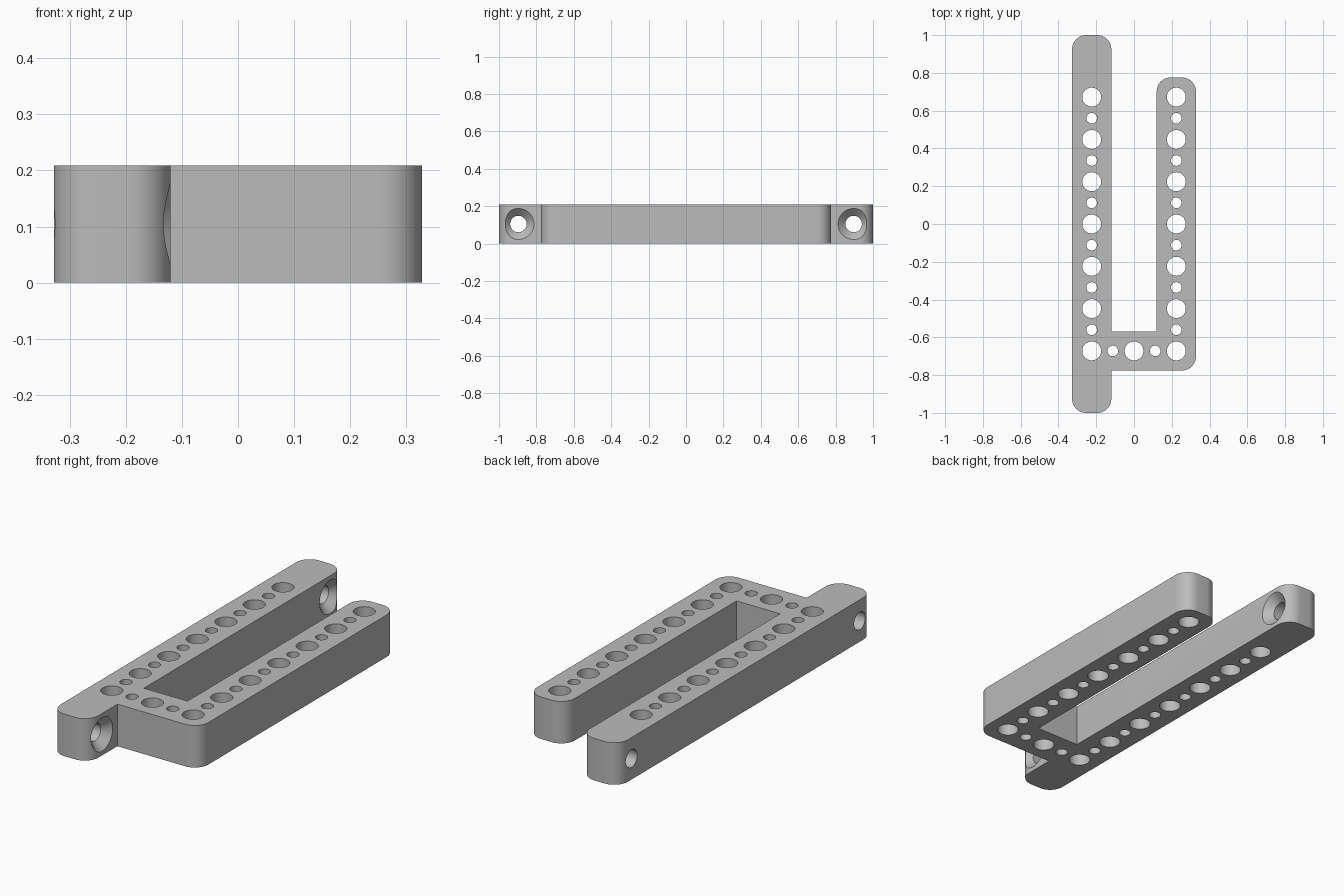
import bpy, bmesh
from math import cos, sin, pi, radians
from mathutils import Matrix, Vector

cube = bpy.data.objects.get("Cube")
if cube:
    bpy.data.objects.remove(cube, do_unlink=True)

PITCH = 0.224            # spacing of the large holes
HALF = 0.104             # half the beam width
HEIGHT = 0.209
CORNER = 0.075           # rounding of the beam ends
OUT, INN = PITCH + HALF, PITCH - HALF
SHORT = 3 * PITCH + HALF
BAR = 3 * PITCH - HALF

grey = bpy.data.materials.new("plain grey")
grey.use_nodes = True
grey.diffuse_color = (0.5, 0.5, 0.5, 1)
grey.node_tree.nodes["Principled BSDF"].inputs["Base Color"].default_value = (0.5, 0.5, 0.5, 1)


def make_object(name, bm):
    bmesh.ops.recalc_face_normals(bm, faces=bm.faces)
    mesh = bpy.data.meshes.new(name)
    bm.to_mesh(mesh)
    bm.free()
    mesh.materials.append(grey)
    obj = bpy.data.objects.new(name, mesh)
    bpy.context.collection.objects.link(obj)
    return obj


def rounded(corners, steps=12):
    """Outline with right-angled corners, each rounded where it is flagged."""
    points = []
    for i, (x, y, is_round) in enumerate(corners):
        p = Vector((x, y))
        if not is_round:
            points.append(p)
            continue
        a = (Vector(corners[i - 1][:2]) - p).normalized() * CORNER
        b = (Vector(corners[(i + 1) % len(corners)][:2]) - p).normalized() * CORNER
        for k in range(steps + 1):
            t = k / steps * pi / 2
            points.append(p + a * (1 - sin(t)) + b * (1 - cos(t)))
    return points


def lathe(bm, profile, matrix, sides=48):
    """Closed solid turned around local z from (height, radius) pairs."""
    rings = [[bm.verts.new(matrix @ Vector((r * cos(2 * pi * k / sides),
                                            r * sin(2 * pi * k / sides), z)))
              for k in range(sides)] for z, r in profile]
    for low, high in zip(rings, rings[1:]):
        for k in range(sides):
            n = (k + 1) % sides
            bm.faces.new((low[k], low[n], high[n], high[k]))
    bm.faces.new(rings[0][::-1])
    bm.faces.new(rings[-1])


# Frame: long beam, short beam and the bar joining them
outline = rounded([(-OUT, -1, True), (-INN, -1, True), (-INN, -SHORT, False),
                   (OUT, -SHORT, True), (OUT, SHORT, True), (INN, SHORT, True),
                   (INN, -BAR, False), (-INN, -BAR, False),
                   (-INN, 1, True), (-OUT, 1, True)])
bm = bmesh.new()
base = bm.faces.new([bm.verts.new((p.x, p.y, 0)) for p in outline])
top = bmesh.ops.extrude_face_region(bm, geom=[base])["geom"]
bmesh.ops.translate(bm, vec=(0, 0, HEIGHT),
                    verts=[v for v in top if isinstance(v, bmesh.types.BMVert)])
frame = make_object("beam_frame", bm)

# Upright holes, large and small in turn along both beams and the bar
spots = [(side * PITCH, (i - 6) * PITCH / 2, i) for side in (-1, 1) for i in range(13)]
spots += [((i - 2) * PITCH / 2, -3 * PITCH, i) for i in (1, 2, 3)]
bm = bmesh.new()
for x, y, i in spots:
    radius = 0.028 if i % 2 else 0.05
    lathe(bm, [(-0.1, radius), (HEIGHT + 0.1, radius)], Matrix.Translation((x, y, 0)))

# Countersunk cross holes through the ends of the long beam
sink, bore = 0.083, 0.044
for y in (-4 * PITCH, 4 * PITCH):
    place = Matrix.Translation((-PITCH, y, HEIGHT / 2)) @ Matrix.Rotation(radians(90), 4, "Y")
    lathe(bm, [(-HALF - 0.1, bore), (HALF - (sink - bore), bore),
               (HALF, sink), (HALF + 0.05, sink)], place)
cutter = make_object("hole_cutter", bm)
cutter.hide_render = True

# Cut the holes, then drop the cutter
cut = frame.modifiers.new("holes", "BOOLEAN")
cut.operation = "DIFFERENCE"
cut.solver = "EXACT"
cut.object = cutter
bpy.ops.object.select_all(action="DESELECT")
bpy.context.view_layer.objects.active = frame
frame.select_set(True)
bpy.ops.object.modifier_apply(modifier=cut.name)
bpy.data.objects.remove(cutter, do_unlink=True)
bpy.ops.object.shade_smooth_by_angle(angle=radians(30))
